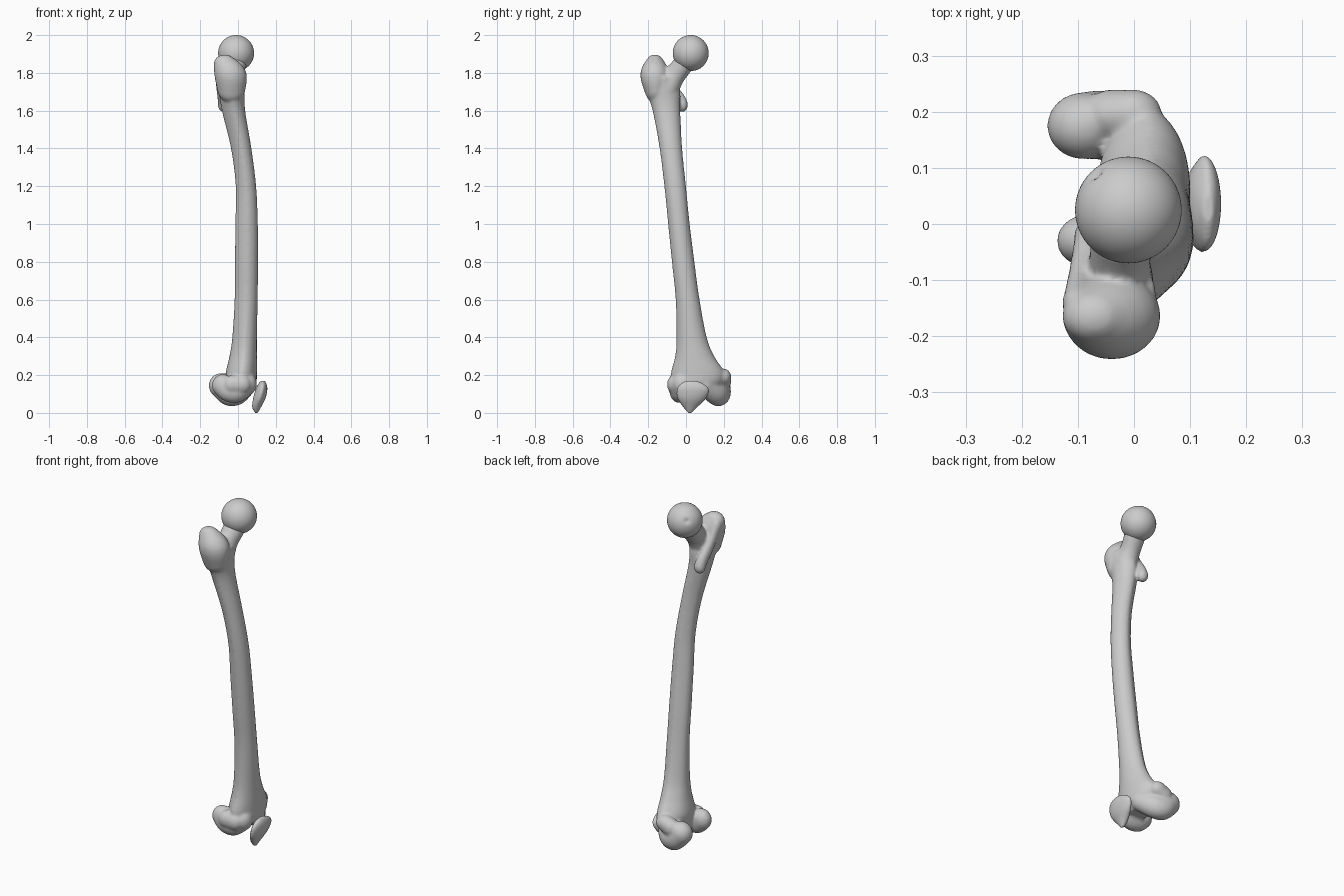
import bpy, bmesh, math
from mathutils import Vector, Matrix

cube = bpy.data.objects.get("Cube")
if cube:
    bpy.data.objects.remove(cube)

bone_grey = bpy.data.materials.new("bone_grey")
bone_grey.use_nodes = True
grey = (0.6, 0.6, 0.6, 1)
bone_grey.diffuse_color = grey
bone_grey.node_tree.nodes["Principled BSDF"].inputs["Base Color"].default_value = grey


def spline(keys, steps):
    """Catmull-Rom interpolation through rows of numbers."""
    rows = []
    for i in range(len(keys) - 1):
        p = [keys[max(i - 1, 0)], keys[i], keys[i + 1], keys[min(i + 2, len(keys) - 1)]]
        for s in range(steps):
            t = s / steps
            rows.append([b + 0.5 * t * (c - a + t * (2*a - 5*b + 4*c - d + t * (3*(b - c) + d - a)))
                         for a, b, c, d in zip(*p)])
    return rows + [list(keys[-1])]


def loft(bm, keys, steps=6, sides=40, ridge=0.0):
    """Skin level rings given as z, x min, x max, y min, y max; ridge raises the rear line."""
    rings = []
    for z, x0, x1, y0, y1 in spline(keys, steps):
        cx, cy, rx, ry = (x0 + x1) / 2, (y0 + y1) / 2, (x1 - x0) / 2, (y1 - y0) / 2
        ring = []
        for i in range(sides):
            a = math.tau * i / sides
            pinch = 1 - ridge * max(0, -math.cos(a)) * abs(math.sin(a))
            ring.append(bm.verts.new((cx + rx * math.cos(a), cy + ry * math.sin(a) * pinch, z)))
        rings.append(ring)
    for low, high in zip(rings, rings[1:]):
        for i in range(sides):
            j = (i + 1) % sides
            bm.faces.new((low[i], low[j], high[j], high[i]))
    bm.faces.new(rings[0][::-1])
    bm.faces.new(rings[-1])


def swell(bm, keys, steps=7):
    """Row of overlapping ellipsoids: x, y, z and three radii per key."""
    for x, y, z, rx, ry, rz in spline(keys, steps):
        place = Matrix.Translation((x, y, z)) @ Matrix.Diagonal((rx, ry, rz, 1))
        bmesh.ops.create_uvsphere(bm, u_segments=24, v_segments=16, radius=1, matrix=place)


def finish(bm, name, voxel=0, passes=0):
    mesh = bpy.data.meshes.new(name)
    bm.to_mesh(mesh)
    bm.free()
    mesh.materials.append(bone_grey)
    mesh.shade_smooth()
    obj = bpy.data.objects.new(name, mesh)
    bpy.context.collection.objects.link(obj)
    if voxel:
        remesh = obj.modifiers.new("fuse", 'REMESH')
        remesh.mode = 'VOXEL'
        remesh.voxel_size = voxel
        remesh.use_smooth_shade = True
        soften = obj.modifiers.new("soften", 'SMOOTH')
        soften.factor = 0.5
        soften.iterations = passes
    return obj


# Thigh bone: shaft, flaring at the knee and below the hip
bm = bmesh.new()
loft(bm, [
    (0.10, -0.05, 0.06, -0.05, 0.15),
    (0.15, -0.06, 0.095, -0.075, 0.19),
    (0.21, -0.065, 0.10, -0.08, 0.205),
    (0.30, -0.045, 0.10, -0.058, 0.15),
    (0.40, -0.03, 0.10, -0.05, 0.11),
    (0.60, -0.018, 0.104, -0.055, 0.072),
    (0.80, -0.016, 0.106, -0.075, 0.045),
    (1.00, -0.014, 0.105, -0.095, 0.02),
    (1.20, -0.012, 0.096, -0.115, 0.0),
    (1.40, -0.037, 0.071, -0.14, -0.02),
    (1.60, -0.085, 0.038, -0.177, -0.03),
    (1.70, -0.10, 0.035, -0.21, -0.03),
    (1.78, -0.10, 0.04, -0.22, -0.05)], ridge=0.25)

# Greater trochanter: broad outer mass and hooked tip
swell(bm, [(-0.035, -0.16, 1.72, 0.075, 0.06, 0.08),
           (-0.04, -0.165, 1.79, 0.085, 0.077, 0.07),
           (-0.07, -0.165, 1.85, 0.058, 0.048, 0.047)])
# Rear crest running down to the lesser trochanter
swell(bm, [(-0.10, -0.14, 1.83, 0.028, 0.03, 0.04),
           (-0.095, -0.09, 1.74, 0.022, 0.025, 0.04),
           (-0.08, -0.035, 1.66, 0.028, 0.03, 0.04),
           (-0.075, -0.02, 1.63, 0.032, 0.03, 0.038)])
# Neck
swell(bm, [(-0.025, -0.10, 1.72, 0.06, 0.06, 0.10),
           (-0.025, -0.06, 1.785, 0.055, 0.05, 0.07),
           (-0.015, -0.01, 1.85, 0.06, 0.05, 0.06)])
# Inner and outer knee condyles, curling from front to back
swell(bm, [(0.045, 0.10, 0.15, 0.05, 0.05, 0.06),
           (0.0, 0.155, 0.11, 0.055, 0.06, 0.066),
           (-0.05, 0.175, 0.105, 0.058, 0.062, 0.067),
           (-0.09, 0.175, 0.145, 0.065, 0.06, 0.065)])
swell(bm, [(0.05, -0.02, 0.155, 0.05, 0.055, 0.06),
           (0.0, -0.035, 0.12, 0.055, 0.052, 0.063),
           (-0.05, -0.035, 0.12, 0.055, 0.05, 0.062),
           (-0.08, -0.03, 0.145, 0.058, 0.048, 0.06)])
# Bumps on both sides of the knee
swell(bm, [(0.0, 0.195, 0.19, 0.05, 0.045, 0.045), (-0.04, 0.195, 0.17, 0.05, 0.045, 0.05)])
swell(bm, [(0.02, -0.06, 0.15, 0.05, 0.04, 0.05), (-0.03, -0.06, 0.15, 0.05, 0.04, 0.05)])
finish(bm, "thigh_bone", 0.007, 7)

# Ball head with a small ligament pit
bm = bmesh.new()
bmesh.ops.create_uvsphere(bm, u_segments=64, v_segments=40, radius=0.095)
pit = Vector((-0.6, 0.65, 0.35)).normalized()
for v in bm.verts:
    angle = v.co.angle(pit)
    v.co *= 1 - 0.1 * math.exp(-(angle / 0.14) ** 2)
bmesh.ops.translate(bm, vec=(-0.01, 0.025, 1.905), verts=bm.verts)
finish(bm, "ball_head")

# Kneecap: rounded shield tapering to a point below
bm = bmesh.new()
loft(bm, [
    (0.0, 0.09, 0.105, 0.01, 0.03),
    (0.03, 0.075, 0.122, -0.015, 0.06),
    (0.075, 0.08, 0.145, -0.045, 0.105),
    (0.12, 0.092, 0.155, -0.05, 0.123),
    (0.15, 0.105, 0.152, -0.035, 0.10),
    (0.17, 0.122, 0.142, 0.0, 0.055)], ridge=0.3)
finish(bm, "kneecap", 0.005, 5)
